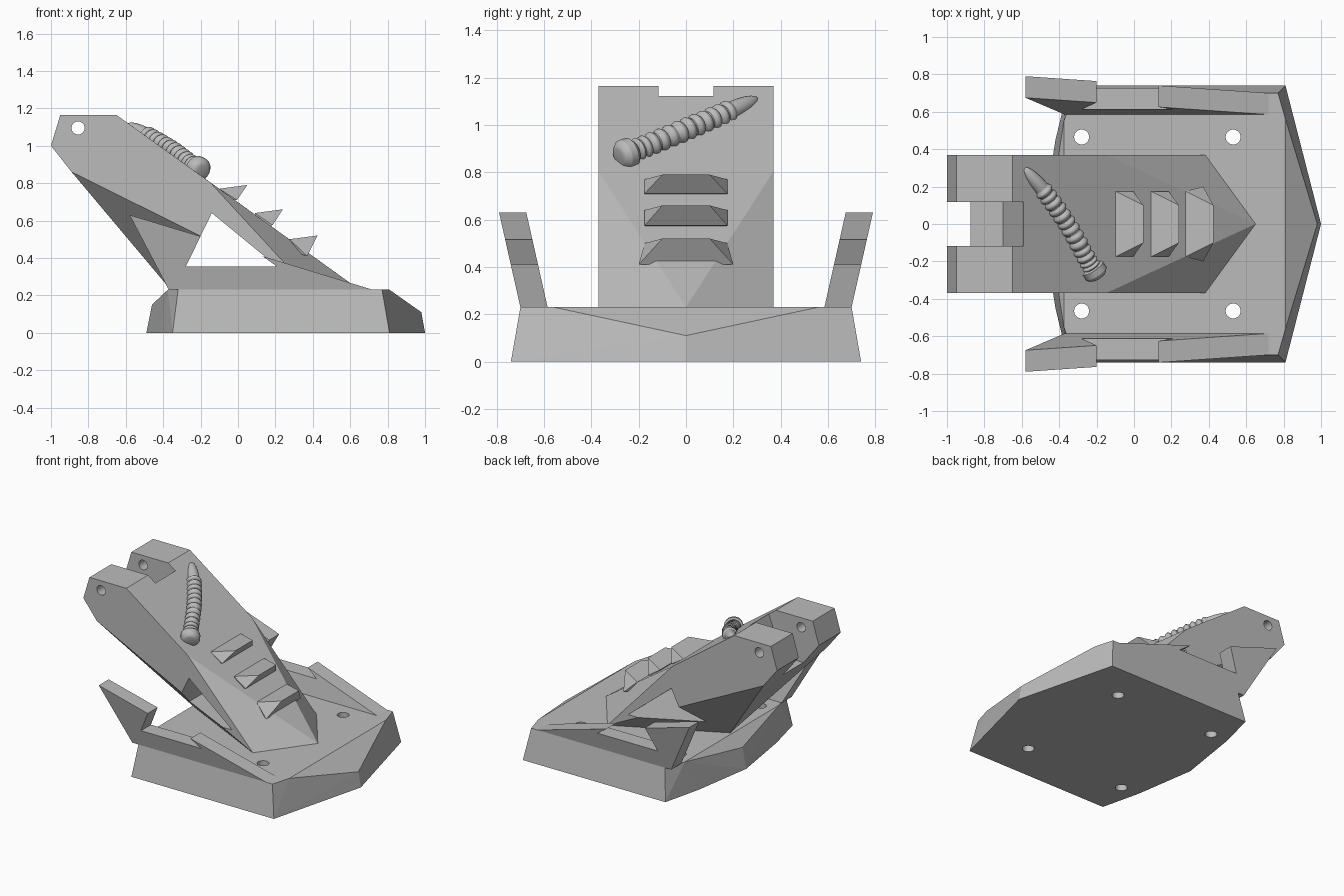
import bpy, bmesh, math
from mathutils import Vector

if "Cube" in bpy.data.objects:
    bpy.data.objects.remove(bpy.data.objects["Cube"])

grey = bpy.data.materials.new("plain_grey")
grey.diffuse_color = (0.5, 0.5, 0.5, 1)
grey.use_nodes = True
grey.node_tree.nodes["Principled BSDF"].inputs["Base Color"].default_value = grey.diffuse_color


def finish(name, bm):
    bmesh.ops.recalc_face_normals(bm, faces=bm.faces)
    me = bpy.data.meshes.new(name)
    bm.to_mesh(me)
    bm.free()
    ob = bpy.data.objects.new(name, me)
    bpy.context.collection.objects.link(ob)
    me.materials.append(grey)
    return ob


def hull(name, pts):
    bm = bmesh.new()
    for p in pts:
        bm.verts.new(p)
    bmesh.ops.convex_hull(bm, input=bm.verts)
    bmesh.ops.dissolve_limit(bm, angle_limit=0.02, verts=bm.verts, edges=bm.edges)
    return finish(name, bm)


def prism(name, profile, y0, y1, lean=0.0):
    """Extrude an x-z profile along y; lean shears y with height above the base."""
    bm = bmesh.new()
    rings = [[bm.verts.new((x, y + lean * (z - 0.23), z)) for x, z in profile] for y in (y0, y1)]
    n = len(profile)
    bm.faces.new(rings[0])
    bm.faces.new(rings[1][::-1])
    for i in range(n):
        j = (i + 1) % n
        bm.faces.new((rings[0][i], rings[0][j], rings[1][j], rings[1][i]))
    return finish(name, bm)


def rod(name, centre, radius, depth, axis):
    rot = (math.pi / 2, 0, 0) if axis == 'Y' else (0, 0, 0)
    bpy.ops.mesh.primitive_cylinder_add(vertices=32, radius=radius, depth=depth,
                                        location=centre, rotation=rot)
    ob = bpy.context.object
    ob.name = name
    ob.data.materials.append(grey)
    return ob


def cut(ob, cutter):
    cutter.hide_render = True
    cutter.hide_viewport = True
    m = ob.modifiers.new("cut", 'BOOLEAN')
    m.operation = 'DIFFERENCE'
    m.solver = 'EXACT'
    m.object = cutter


def mirrored(pts):
    return [(x, s * y, z) for x, y, z in pts for s in ((1, -1) if y else (1,))]


# base: pointed slab, chamfered at both ends
base = hull("base", mirrored([
    (1, 0, 0), (0.81, 0.74, 0), (-0.35, 0.74, 0), (-0.42, 0.45, 0), (-0.49, 0, 0),
    (0.98, 0, 0.11), (0.81, 0.56, 0.23), (0.77, 0.70, 0.23),
    (-0.32, 0.70, 0.23), (-0.375, 0.55, 0.23), (-0.46, 0, 0.15)]))
for x in (-0.28, 0.53):
    for y in (-0.465, 0.465):
        cut(base, rod("screw_hole_cutter", (x, y, 0.1), 0.04, 0.6, 'Z'))

# arm: slanted block tapering to a kite-shaped foot
arm = hull("arm", mirrored([
    (-1, 0.37, 1.0), (-0.95, 0.37, 1.165), (-0.65, 0.37, 1.165),
    (-0.15, 0.37, 0.805), (0.38, 0.37, 0.23), (0.65, 0, 0.23),
    (-0.89, 0.37, 0.86), (-0.36, 0, 0.23)]))
cut(arm, prism("window_cutter", [(-0.14, 0.64), (-0.28, 0.353), (0.21, 0.353)], -0.6, 0.6))
cut(arm, prism("slot_cutter", [(-1.1, 0.84), (-0.70, 0.84), (-0.59, 1.125),
                               (-0.59, 1.3), (-1.1, 1.3)], -0.117, 0.117))
cut(arm, rod("pin_hole_cutter", (-0.855, 1.095, 0), 0.035, 1, 'Y'))
bpy.data.objects["pin_hole_cutter"].location = (-0.855, 0, 1.095)

# side fins: leaning triangles with a barbed notch
fin = [(-0.37, 0.23), (-0.58, 0.63), (-0.20, 0.515), (-0.28, 0.353),
       (0.21, 0.353), (0.13, 0.41), (0.72, 0.23)]
for side, s in (("left", 1), ("right", -1)):
    prism(side + "_fin", fin, s * 0.585, s * 0.70, s * 0.225)

# spikes on the slope
for i, (x, z, drop, w) in enumerate(((0.05, 0.79, 0.08, 0.175), (0.24, 0.66, 0.085, 0.175),
                                     (0.425, 0.52, 0.11, 0.20))):
    hull("spike_%d" % (i + 1), mirrored([
        (x, 0.10, z), (x - 0.15, 0.175, z - 0.02),
        (x - 0.055, w, z - drop), (x - 0.12, 0.17, z - 0.09)]))

# ribbed grub: tube swept along a gentle S, radius pulsing for the rings
path = [Vector(p) for p in ((-0.19, -0.285, 0.865), (-0.25, -0.19, 0.90), (-0.35, -0.01, 0.975),
                            (-0.47, 0.16, 1.045), (-0.59, 0.30, 1.11))]


def along(t):
    u = t * (len(path) - 1)
    i = min(int(u), len(path) - 2)
    f = u - i
    p1, p2 = path[i], path[i + 1]
    p0 = path[i - 1] if i else 2 * p1 - p2
    p3 = path[i + 2] if i + 2 < len(path) else 2 * p2 - p1
    return 0.5 * (2 * p1 + (p2 - p0) * f + (2 * p0 - 5 * p1 + 4 * p2 - p3) * f * f
                  + (3 * p1 - p0 - 3 * p2 + p3) * f ** 3)


def radius(t):
    if t < 0.15:                                  # rounded head
        return 0.066 * min(1, 0.5 + 0.5 * math.sqrt(min(1, t / 0.06)))
    if t < 0.80:                                  # rings
        return 0.038 + 0.014 * abs(math.sin((t - 0.15) / 0.65 * 13 * math.pi))
    return 0.004 + 0.036 * math.sqrt(max(0, 1 - ((t - 0.80) / 0.20) ** 2))   # tail


bm = bmesh.new()
rings, steps, sides = [], 150, 18
for k in range(steps + 1):
    t = k / steps
    c = along(t)
    d = (along(min(1, t + 0.01)) - along(max(0, t - 0.01))).normalized()
    a = d.cross(Vector((0, 0, 1))).normalized()
    b = a.cross(d)
    rings.append([bm.verts.new(c + radius(t) * (a * math.cos(q) + b * math.sin(q)))
                  for q in (2 * math.pi * j / sides for j in range(sides))])
for r0, r1 in zip(rings, rings[1:]):
    for j in range(sides):
        n = (j + 1) % sides
        bm.faces.new((r0[j], r0[n], r1[n], r1[j]))
bm.faces.new(rings[0])
bm.faces.new(rings[-1])
grub = finish("ribbed_grub", bm)
bpy.ops.object.select_all(action='DESELECT')
grub.select_set(True)
bpy.context.view_layer.objects.active = grub
bpy.ops.object.shade_smooth_by_angle(angle=math.radians(40))
